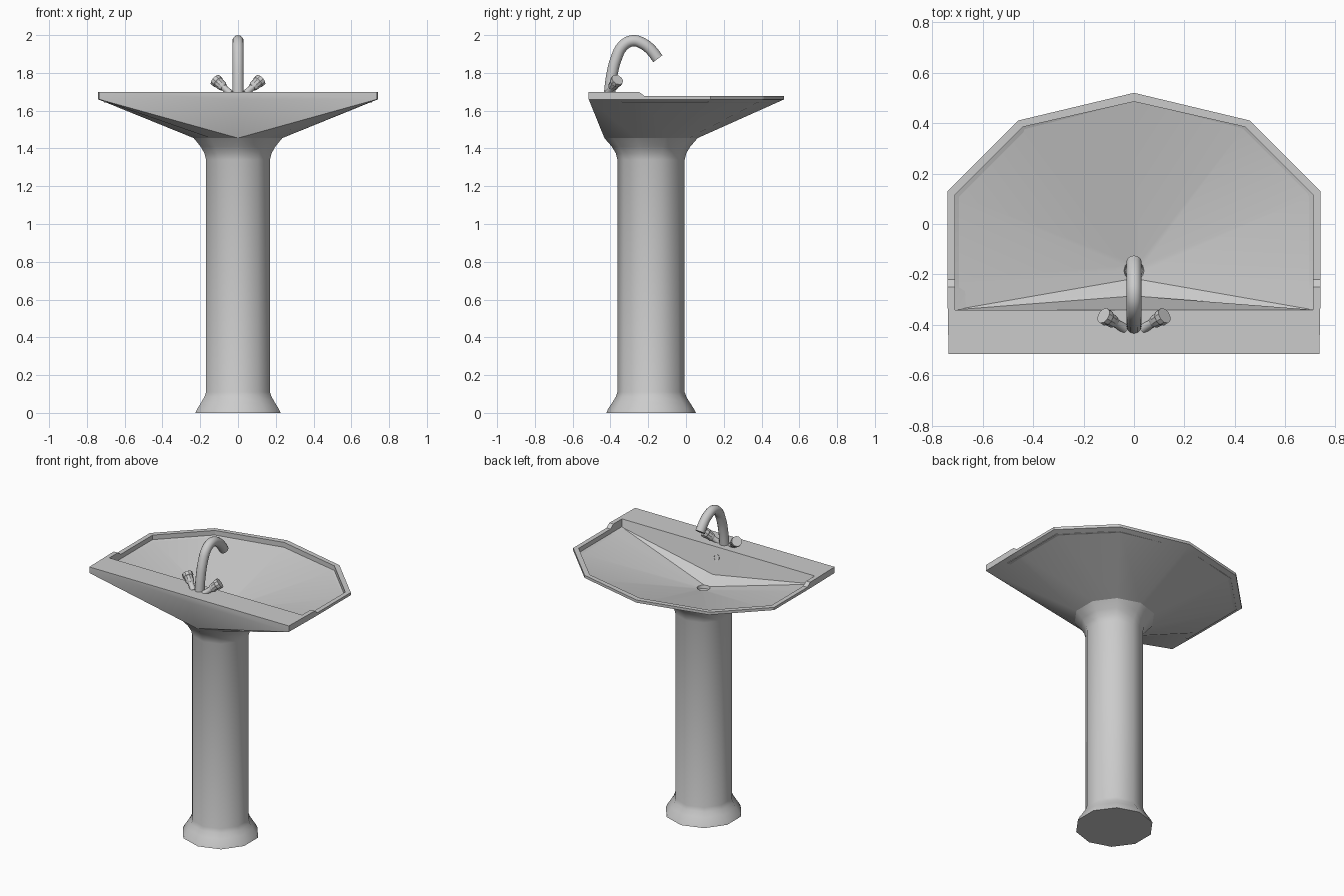
import bpy, bmesh, math
from mathutils import Vector

if "Cube" in bpy.data.objects:
    bpy.data.objects.remove(bpy.data.objects["Cube"])

CY = -0.185  # pedestal axis in y


def finish(bm, name, angle=None):
    bmesh.ops.remove_doubles(bm, verts=bm.verts, dist=1e-5)
    bmesh.ops.recalc_face_normals(bm, faces=bm.faces)
    mesh = bpy.data.meshes.new(name)
    bm.to_mesh(mesh)
    bm.free()
    ob = bpy.data.objects.new(name, mesh)
    bpy.context.collection.objects.link(ob)
    if angle is not None:
        bpy.ops.object.select_all(action='DESELECT')
        ob.select_set(True)
        bpy.context.view_layer.objects.active = ob
        bpy.ops.object.shade_smooth_by_angle(angle=math.radians(angle))
    return ob


def loft(bm, rings, cap_start=True, cap_end=True):
    vs = [[bm.verts.new(p) for p in r] for r in rings]
    for a, b in zip(vs, vs[1:]):
        for i in range(len(a)):
            j = (i + 1) % len(a)
            bm.faces.new((a[i], a[j], b[j], b[i]))
    if cap_start:
        bm.faces.new(vs[0])
    if cap_end:
        bm.faces.new(vs[-1])
    return vs


def polar(deg, r, z):
    a = math.radians(deg)
    return (r * math.sin(a), CY + r * math.cos(a), z)


def mirrored(half):
    # first and last points lie on x = 0
    return half + [(-x, y, z) for x, y, z in reversed(half[1:-1])]


def turned(name, base, axis, profile, sides, angle):
    # lathe of (radius, height) pairs along any axis
    rot = Vector((0, 0, 1)).rotation_difference(Vector(axis))
    rings = []
    for r, h in profile:
        rings.append([Vector(base) + rot @ Vector((r * math.cos(k * math.tau / sides),
                      r * math.sin(k * math.tau / sides), h)) for k in range(sides)])
    bm = bmesh.new()
    loft(bm, rings)
    return finish(bm, name, angle)


# Pedestal: ten-sided column, smooth flares, sharp shaft edges
profile = [(0.237, 0), (0.228, 0.02), (0.205, 0.055), (0.187, 0.085), (0.178, 0.11),
           (0.178, 1.34), (0.187, 1.375), (0.208, 1.41), (0.247, 1.455)]
bm = bmesh.new()
rings = loft(bm, [[polar(36 * k, r, z) for k in range(10)] for r, z in profile], True, False)
for f in bm.faces:
    f.smooth = len(f.verts) == 4
for e in bm.edges:
    if abs(e.verts[0].co.z - e.verts[1].co.z) > 1 or max(v.co.z for v in e.verts) == 0:
        e.smooth = False
finish(bm, "pedestal")

# Basin: underside, rim with raised deck, bowl and drain lofted as one shell
outer = [(0, 0.52), (0.46, 0.41), (0.74, 0.13), (0.74, -0.22), (0.74, -0.25), (0.735, -0.515), (0, -0.515)]
inner = [(0, 0.485), (0.44, 0.385), (0.71, 0.115), (0.71, -0.22), (0.71, -0.25), (0.71, -0.34), (0, -0.34)]
top_z = [1.678] * 4 + [1.70] * 3
neck = [polar(d, 0.247, 1.455) for d in (0, 36, 72, 108, 108, 144, 180)]
low = [(x, y, 1.66) for x, y in outer]
top_out = [(x, y, z) for (x, y), z in zip(outer, top_z)]
top_in = [(x, y, z) for (x, y), z in zip(inner, top_z)]
lip = [(x, y, 1.645) for x, y in inner[:-1]] + [(0, -0.285, 1.54)]
drain = [polar(30 * k, 0.04, 1.49) for k in range(7)]
drain_low = [polar(30 * k, 0.035, 1.47) for k in range(7)]
bm = bmesh.new()
vs = loft(bm, [mirrored(h) for h in (neck, low, top_out, top_in, lip, drain, drain_low)], False, True)
# one broad triangle on the wall side of the underside
n, o = vs[0], vs[1]
for i, m in ((5, 6), (7, 6)):
    face = next(f for f in bm.faces if {n[i], n[m], o[i], o[m]} == set(f.verts))
    bm.faces.remove(face)
    bm.faces.new((n[i], o[i], n[m]))
    bm.faces.new((o[i], o[m], n[m]))
finish(bm, "basin", 31)

# Overflow cover on the bowl wall
turned("overflow", (0, -0.322, 1.638), (0, 0.946, 0.325),
       [(0.022, 0), (0.022, 0.006), (0.016, 0.006), (0.016, 0.003)], 16, 30)

# Spout: round swept tube
path = [(-0.405, 1.69), (-0.392, 1.79), (-0.37, 1.875), (-0.335, 1.942),
        (-0.282, 1.97), (-0.228, 1.955), (-0.182, 1.918), (-0.149, 1.875)]
curve = bpy.data.curves.new("spout_path", 'CURVE')
curve.dimensions = '3D'
curve.bevel_depth = 0.03
curve.bevel_resolution = 4
curve.resolution_u = 4
curve.use_fill_caps = True
sp = curve.splines.new('BEZIER')
sp.bezier_points.add(len(path) - 1)
for p, (y, z) in zip(sp.bezier_points, path):
    p.co = (0, y, z)
    p.handle_left_type = p.handle_right_type = 'AUTO'
spout = bpy.data.objects.new("spout", curve)
bpy.context.collection.objects.link(spout)

# Taps: slanted stem with a faceted knob on each side
for s, side in ((1, "right"), (-1, "left")):
    base = (s * 0.045, -0.41, 1.695)
    axis = (s * 0.68, 0.42, 0.62)
    turned("tap_stem_" + side, base, axis, [(0.02, -0.01), (0.017, 0.03), (0.02, 0.06)], 12, 40)
    turned("tap_knob_" + side, base, axis,
           [(0.02, 0.045), (0.026, 0.055), (0.029, 0.085), (0.033, 0.09), (0.033, 0.113)], 10, 30)
